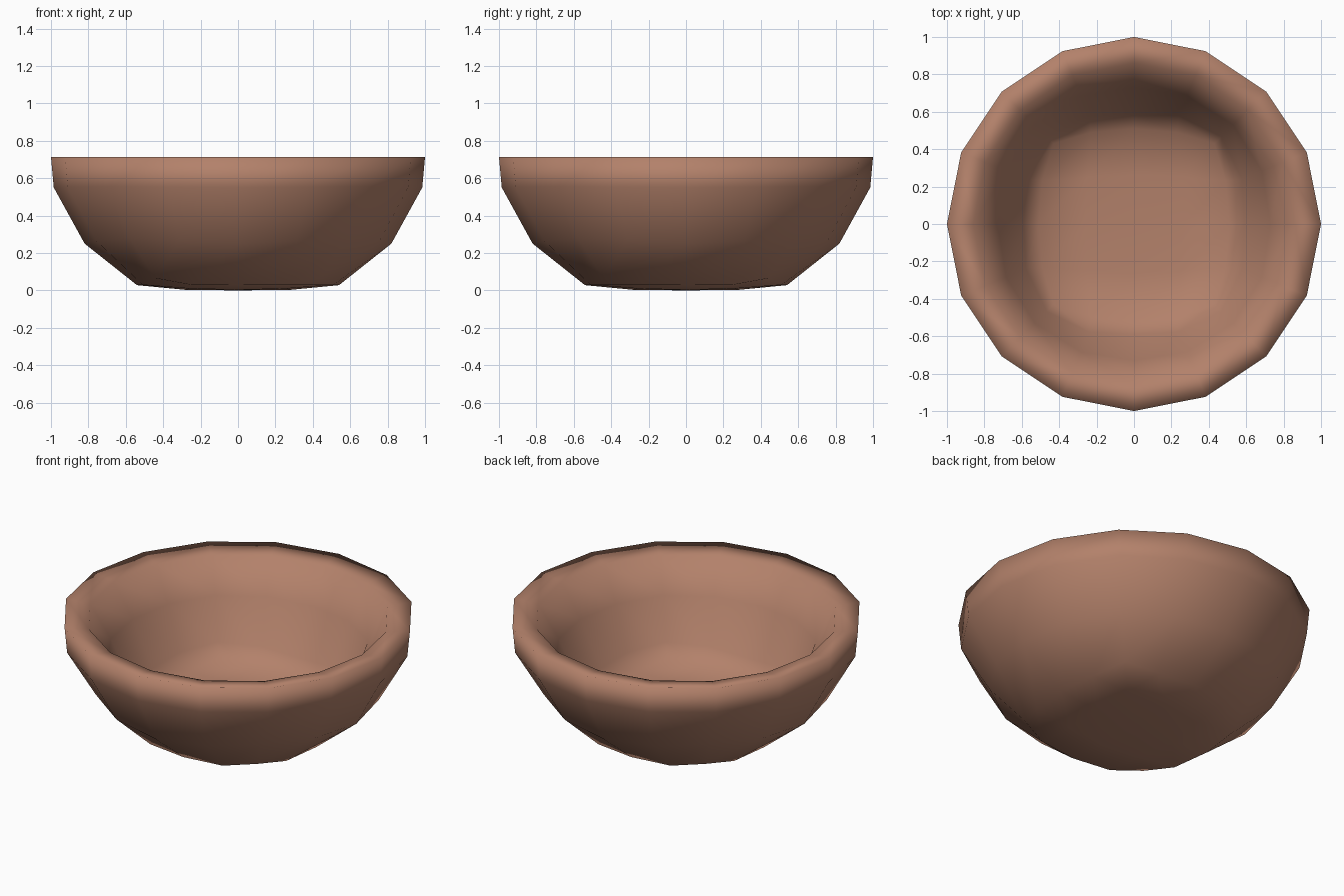
import bpy, bmesh, math

if "Cube" in bpy.data.objects:
    bpy.data.objects.remove(bpy.data.objects["Cube"])

# Floor patches: one octant of a 5x5 quad grid, keyed by (larger, smaller) index
OUT_FLOOR = {(0, 0): (0, 0, 0), (1, 0): (.28, 0, .003), (1, 1): (.26, .26, .01),
             (2, 0): (.54, 0, .028), (2, 1): (.51, .25, .03), (2, 2): (.44, .44, .065)}
IN_FLOOR = {(0, 0): (0, 0, .12), (1, 0): (.26, 0, .12), (1, 1): (.25, .25, .125),
            (2, 0): (.51, 0, .14), (2, 1): (.49, .23, .14), (2, 2): (.43, .43, .165)}
# Rings of 16: radius, height, extra radius and extra height at the diagonals
OUT_WALL = [(.82, .25, 0, .03), (.985, .55, 0, .005), (1.0, .713, 0, 0)]
IN_WALL = [(.59, .22, .07, .02), (.73, .49, .02, 0), (.86, .693, 0, 0)]
SIDES = 16

bm = bmesh.new()


def join_rings(a, b):
    for k in range(SIDES):
        n = (k + 1) % SIDES
        bm.faces.new([a[k], a[n], b[n], b[k]])


def shell(floor, wall):
    """Quad floor patch with wall rings above it; returns the top ring."""
    grid = {}
    for i in range(-2, 3):
        for j in range(-2, 3):
            a, b, z = floor[max(abs(i), abs(j)), min(abs(i), abs(j))]
            x, y = (a, b) if abs(i) >= abs(j) else (b, a)
            grid[i, j] = bm.verts.new((math.copysign(x, i), math.copysign(y, j), z))
    for i in range(-2, 2):
        for j in range(-2, 2):
            bm.faces.new([grid[i, j], grid[i, j + 1], grid[i + 1, j + 1], grid[i + 1, j]])
    edge = [k for k in grid if max(abs(k[0]), abs(k[1])) == 2]
    edge.sort(key=lambda k: math.atan2(k[1], k[0]) % math.tau)
    ring = [grid[k] for k in edge]
    for r, z, dr, dz in wall:
        new = []
        for k in range(SIDES):
            t = math.tau * k / SIDES
            d = math.sin(2 * t) ** 2
            new.append(bm.verts.new(((r + dr * d) * math.cos(t),
                                     (r + dr * d) * math.sin(t), z + dz * d)))
        join_rings(ring, new)
        ring = new
    return ring


# Outer shell, inner hollow, and the rim between them
join_rings(shell(OUT_FLOOR, OUT_WALL), shell(IN_FLOOR, IN_WALL))

bmesh.ops.recalc_face_normals(bm, faces=bm.faces)
for f in bm.faces:
    f.smooth = True
mesh = bpy.data.meshes.new("bowl")
bm.to_mesh(mesh)
bm.free()
bowl = bpy.data.objects.new("bowl", mesh)
bpy.context.collection.objects.link(bowl)

# Clay colour
clay = bpy.data.materials.new("clay")
clay.diffuse_color = (.45, .22, .145, 1)
clay.use_nodes = True
clay.node_tree.nodes["Principled BSDF"].inputs["Base Color"].default_value = clay.diffuse_color
mesh.materials.append(clay)
